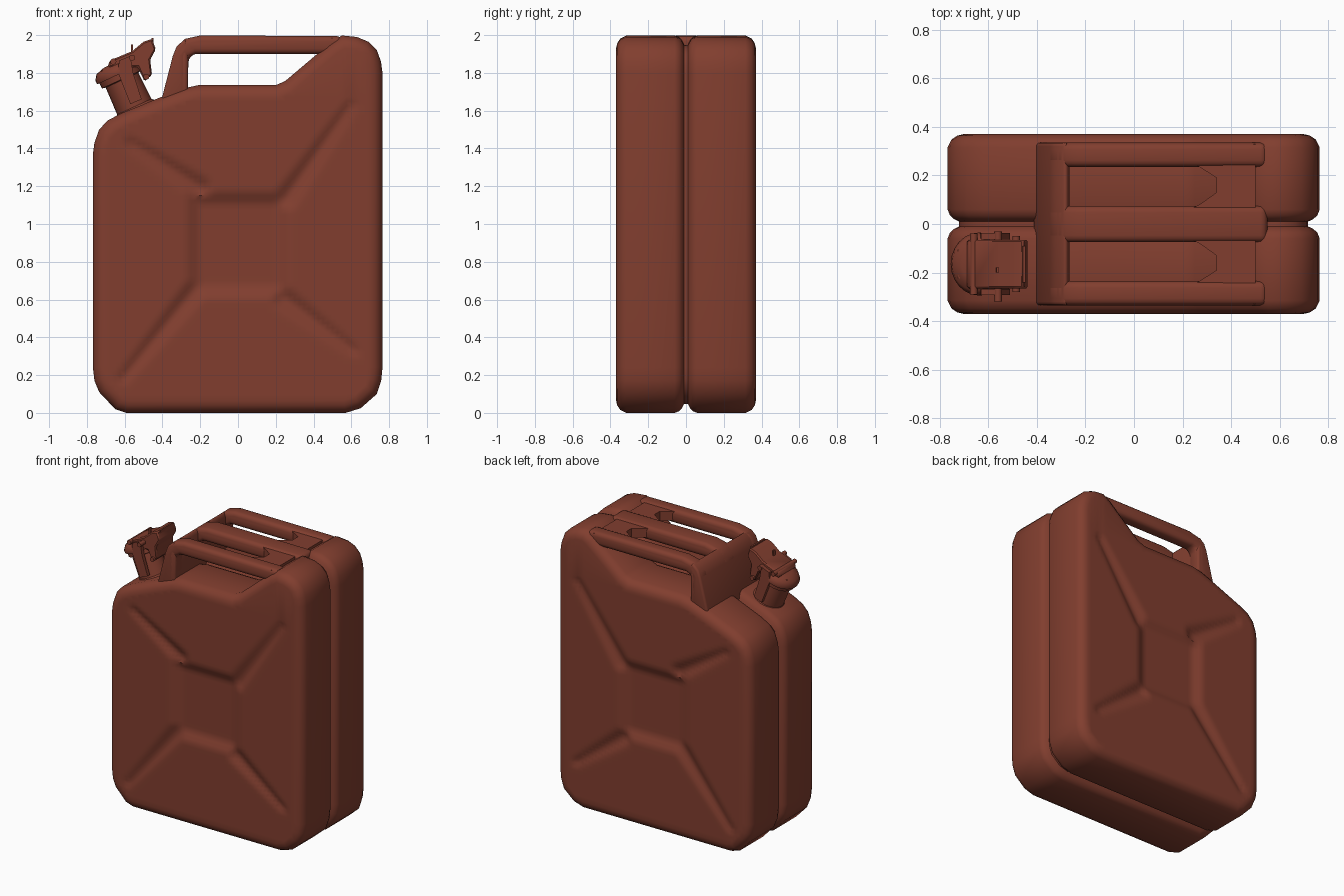
import bpy, bmesh, math
from mathutils import Vector

if "Cube" in bpy.data.objects:
    bpy.data.objects.remove(bpy.data.objects["Cube"])

red = bpy.data.materials.new("brick red paint")
red.diffuse_color = (0.22, 0.048, 0.028, 1)
red.use_nodes = True
red.node_tree.nodes["Principled BSDF"].inputs["Base Color"].default_value = red.diffuse_color


def finish(bm, name, bevel=0.0, segs=3, angle=40):
    """Turn a bmesh into an object, bevel it and smooth it."""
    bmesh.ops.recalc_face_normals(bm, faces=bm.faces)
    if bevel:
        edges = [e for e in bm.edges if len(e.link_faces) == 2
                 and e.calc_face_angle(0) > math.radians(35)]
        bmesh.ops.bevel(bm, geom=edges, offset=bevel, segments=segs,
                        affect='EDGES', profile=0.5, clamp_overlap=True)
    me = bpy.data.meshes.new(name)
    bm.to_mesh(me)
    bm.free()
    ob = bpy.data.objects.new(name, me)
    bpy.context.collection.objects.link(ob)
    me.materials.append(red)
    bpy.ops.object.select_all(action='DESELECT')
    ob.select_set(True)
    bpy.context.view_layer.objects.active = ob
    bpy.ops.object.shade_smooth_by_angle(angle=math.radians(angle))
    return ob


def loft(rings, caps=True):
    """Skin a list of equal-length closed rings."""
    bm = bmesh.new()
    vs = [[bm.verts.new(p) for p in r] for r in rings]
    n = len(vs[0])
    for a, b in zip(vs, vs[1:]):
        for i in range(n):
            j = (i + 1) % n
            bm.faces.new((a[i], a[j], b[j], b[i]))
    if caps:
        bm.faces.new(vs[0])
        bm.faces.new(vs[-1])
    return bm


def slab(name, pts, y0, y1, bevel=0.0, segs=3):
    """Side profile (x, z) extruded from y0 to y1."""
    return finish(loft([[(x, y, z) for x, z in pts] for y in (y0, y1)]), name, bevel, segs)


def inset(pts, d):
    """Mitred inward offset of a counter-clockwise outline."""
    out = []
    for i, p in enumerate(pts):
        p, a, b = Vector(p), Vector(pts[i - 1]), Vector(pts[(i + 1) % len(pts)])
        u, v = (p - a).normalized(), (b - p).normalized()
        n1, n2 = Vector((-u.y, u.x)), Vector((-v.y, v.x))
        out.append(p + (n1 + n2) * d / (1 + n1.dot(n2)))
    return out


def smooth(t):
    t = max(0, min(1, t))
    return t * t * (3 - 2 * t)


# pressed panel: sunk rectangle with four grooves running to the corners
arms = [((-.20, 1.19), (-.57, 1.43)), ((.25, 1.13), (.60, 1.63)),
        ((-.22, .66), (-.61, .18)), ((.24, .61), (.61, .33))]


def depth(x, z):
    p = Vector((x, z))
    d = .032 * smooth((.045 - max(abs(x) - .24, abs(z - .89) - .25)) / .09)
    for a, b in arms:
        a, b = Vector(a), Vector(b)
        t = max(0, min(1, (p - a).dot(b - a) / (b - a).length_squared))
        r = (p - a.lerp(b, t)).length
        d = max(d, (.030 - .014 * t) * smooth(1 - r / (.075 - .035 * t)))
    return d


# can body: two rounded shells meeting at a seam groove
outline = [(-.59, 0), (.57, 0), (.65, .025), (.735, .10), (.758, .17), (.765, .24),
           (.765, 1.80), (.757, 1.86), (.735, 1.92), (.69, 1.965), (.63, 1.99), (.55, 1.998),
           (.49, 1.96), (.25, 1.757), (.20, 1.735), (-.21, 1.735), (-.28, 1.72), (-.40, 1.675),
           (-.62, 1.585), (-.69, 1.548), (-.735, 1.50), (-.76, 1.43), (-.768, 1.37),
           (-.768, .24), (-.76, .17), (-.735, .11), (-.65, .02)]
half = [(-.37, .065), (-.364, .04), (-.348, .016), (-.315, 0), (-.06, 0),
        (-.035, .010), (-.02, .027), (-.01, .048)]
sections = half + [(-y, d) for y, d in reversed(half)]
bm = loft([[(p.x, y, p.y) for p in inset(outline, d)] for y, d in sections])
cuts = [((i * .025, 0, 0), (1, 0, 0)) for i in range(-27, 28)]
cuts += [((0, 0, .1 + i * .025), (0, 0, 1)) for i in range(64)]
for co, no in cuts:
    caps = [f for f in bm.faces if all(abs(abs(v.co.y) - .37) < 1e-4 for v in f.verts)]
    geom = caps + list({e for f in caps for e in f.edges}) + list({v for f in caps for v in f.verts})
    bmesh.ops.bisect_plane(bm, geom=geom, dist=1e-5, plane_co=co, plane_no=no)
for v in bm.verts:
    if abs(abs(v.co.y) - .37) < 1e-4:
        v.co.y -= math.copysign(depth(v.co.x, v.co.z), v.co.y)
finish(bm, "can_body")

# three carrying bars with a shared front wall and rear root
bar = [(-.40, 1.64), (-.345, 1.89), (-.325, 1.94), (-.28, 1.98), (-.20, 1.998), (.55, 1.995),
       (.55, 1.90), (-.225, 1.90), (-.262, 1.885), (-.268, 1.64)]
for name, a, b in (("left_bar", .235, .335), ("middle_bar", -.075, .075), ("right_bar", -.335, -.235)):
    slab(name, bar, a, b, .028)
wall = [(-.415, 1.62), (-.345, 1.89), (-.325, 1.94), (-.28, 1.98), (-.265, 1.95), (-.265, 1.62)]
slab("handle_front_wall", wall, -.335, .335, .015)
side = [(.21, .27), (.27, .235), (.34, .19), (.34, .13), (.27, .08), (.21, .05)]
plan = [(.50, -.33), (.50, .33)] + side + [(x, -y) for x, y in reversed(side)]
finish(loft([[(x, y, z) for x, y in plan] for z in (1.92, 1.985)]), "handle_root")

# spout, turned around a tilted axis
axis = Vector((-.42, 0, .907)).normalized()
across = Vector((axis.z, 0, -axis.x))
base = Vector((-.53, -.165, 1.58))


def turned(name, prof, n=24):
    rings = []
    for t, r in prof:
        angles = [2 * math.pi * i / n for i in range(n)]
        rings.append([base + axis * t + across * r * math.cos(a)
                      + Vector((0, r * math.sin(a), 0)) for a in angles])
    finish(loft(rings), name)


turned("spout_neck", [(-.05, .135), (.02, .125), (.045, .10), (.20, .095), (.205, .115), (.24, .115)])
turned("spout_lid", [(.235, .128), (.255, .13), (.285, .11), (.30, .06)])

# cam lever over the lid
lever = [(-.69, 1.83), (-.68, 1.865), (-.56, 1.915), (-.50, 1.965), (-.455, 1.98), (-.435, 1.925),
         (-.465, 1.87), (-.455, 1.79), (-.495, 1.755), (-.53, 1.83)]
slab("cam_lever", lever, -.265, -.065, .008, 1)
slab("lid_lip", [(-.735, 1.785), (-.725, 1.81), (-.60, 1.86), (-.60, 1.82)], -.225, -.105)

# clamp straps and hinge pins on both sides
strap = [(-.57, 1.635), (-.51, 1.66), (-.555, 1.80), (-.57, 1.89), (-.63, 1.865), (-.635, 1.80)]
for s in (-1, 1):
    y = -.165 + s * .115
    slab("clamp_strap", strap, y - .013, y + .013)


def pin(name, x, z, r, y0, y1):
    slab(name, [(x + r * math.cos(i * math.pi / 5), z + r * math.sin(i * math.pi / 5))
                for i in range(10)], y0, y1)


pin("hinge_pin", -.56, 1.88, .016, -.32, -.03)
pin("lever_rod", -.66, 1.86, .016, -.29, -.04)
pin("latch_rod", -.485, 1.78, .016, -.28, -.05)
slab("lever_tab", [(-.568, 1.90), (-.558, 1.90), (-.556, 1.95), (-.566, 1.95)], -.20, -.18)
slab("lever_tip", [(-.462, 1.955), (-.448, 1.955), (-.446, 1.985), (-.458, 1.985)], -.24, -.09)
